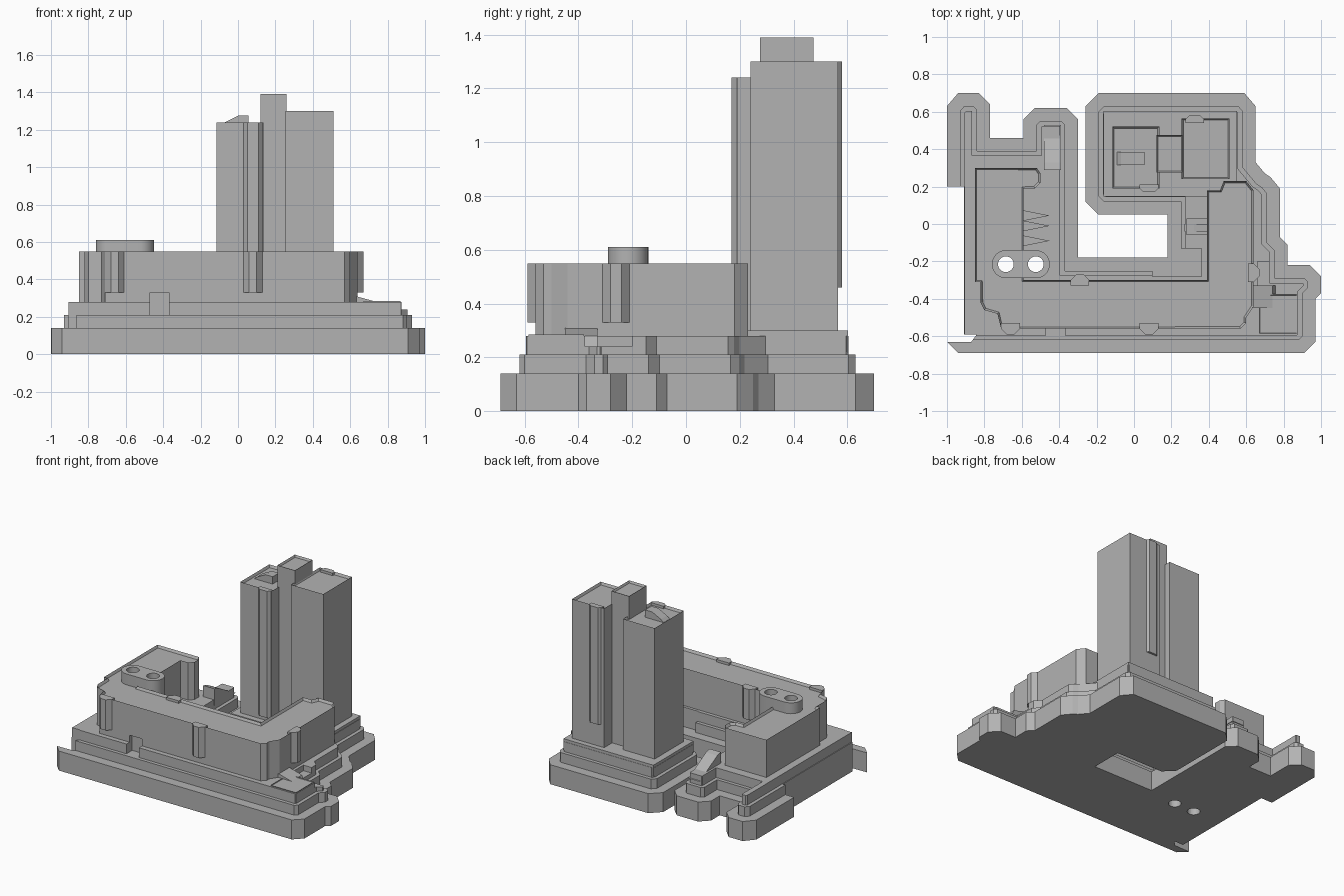
import bpy, bmesh, math
from mathutils import Vector

old = bpy.data.objects.get("Cube")
if old:
    bpy.data.objects.remove(old, do_unlink=True)

grey = bpy.data.materials.new("concrete_grey")
grey.use_nodes = True
shade = (.45, .45, .45, 1)
grey.diffuse_color = shade
grey.node_tree.nodes["Principled BSDF"].inputs["Base Color"].default_value = shade


def solid(name, outline, low, high, axis="z", rim=0.0):
    """Extrude an outline along an axis; rim leaves a parapet round a sunken roof."""
    place = {"z": lambda a, b: (a, b, low),
             "x": lambda a, b: (low, a, b),
             "y": lambda a, b: (a, low, b)}[axis]
    direction = {"z": (0, 0, 1), "x": (1, 0, 0), "y": (0, 1, 0)}[axis]
    bm = bmesh.new()
    bottom = bm.faces.new([bm.verts.new(place(a, b)) for a, b in outline])
    made = bmesh.ops.extrude_face_region(bm, geom=[bottom], use_keep_orig=True)["geom"]
    top_verts = [g for g in made if isinstance(g, bmesh.types.BMVert)]
    top = next(g for g in made if isinstance(g, bmesh.types.BMFace))
    bmesh.ops.translate(bm, verts=top_verts, vec=Vector(direction) * (high - low))
    bmesh.ops.recalc_face_normals(bm, faces=bm.faces[:])
    if rim:
        bmesh.ops.inset_region(bm, faces=[top], thickness=rim)
        bmesh.ops.translate(bm, verts=list(top.verts), vec=(0, 0, -rim * 1.5))
    mesh = bpy.data.meshes.new(name)
    bm.to_mesh(mesh)
    bm.free()
    mesh.materials.append(grey)
    obj = bpy.data.objects.new(name, mesh)
    bpy.context.collection.objects.link(obj)
    return obj


def box(name, xs, ys, zs, rim=0.0):
    (left, right), (front, back) = xs, ys
    outline = [(left, front), (right, front), (right, back), (left, back)]
    return solid(name, outline, *zs, rim=rim)


def shrink(outline, amount):
    """Offset a clockwise outline inwards by an even amount."""
    points = [Vector(p) for p in outline]
    result = []
    for i, point in enumerate(points):
        before = (point - points[i - 1]).normalized()
        after = (points[(i + 1) % len(points)] - point).normalized()
        n, m = Vector((before.y, -before.x)), Vector((after.y, -after.x))
        result.append(point + (n + m) * amount / (1 + n.dot(m)))
    return result


def cut(targets, cutter):
    """Subtract a cutter from each target, then discard the cutter."""
    cutter.hide_render = True
    for target in targets:
        modifier = target.modifiers.new("cut", "BOOLEAN")
        modifier.operation = "DIFFERENCE"
        modifier.solver = "EXACT"
        modifier.object = cutter
        bpy.context.view_layer.objects.active = target
        bpy.ops.object.modifier_apply(modifier=modifier.name)
    bpy.data.objects.remove(cutter, do_unlink=True)


def bay(name, centre, outward, low, high, half=.05, depth=.03):
    """A bay window with slanted cheeks standing out of a wall."""
    centre, out = Vector(centre), Vector(outward)
    along = Vector((-out.y, out.x))
    plan = [(-half, -depth), (-half, 0), (depth - half, depth),
            (half - depth, depth), (half, 0), (half, -depth)]
    outline = [centre + along * a + out * d for a, d in plan]
    return solid(name, outline, low, high)


def ring(centre, radius, start, end, steps):
    angles = [math.radians(start + (end - start) * i / steps) for i in range(steps + 1)]
    return [(centre[0] + radius * math.cos(a), centre[1] + radius * math.sin(a))
            for a in angles]


# Stepped base, with each tier set back from the one below
ground = [
    (-1, .63), (-.94, .7), (-.83, .7), (-.77, .64), (-.77, .46), (-.59, .46),
    (-.59, .56), (-.53, .62), (-.36, .62), (-.3, .56), (-.3, -.18), (.18, -.18),
    (.18, .05), (-.19, .05), (-.26, .12), (-.26, .63), (-.19, .7), (.59, .7),
    (.65, .63), (.65, .33), (.7, .27), (.73, .25), (.78, .19), (.78, -.07),
    (.82, -.11), (.82, -.22), (.94, -.22), (1, -.28), (1, -.37), (.97, -.4),
    (.97, -.63), (.91, -.69), (-.94, -.69), (-1, -.63)]
base = solid("base", ground, 0, .14)
lower_tier = solid("lower_tier", shrink(ground, .07), .12, .21)
upper_tier = solid("upper_tier", shrink(ground, .095), .2, .28)
tiers = [lower_tier, upper_tier]

# Main block around the court, with a parapet
wing = [
    (-.85, .3), (-.52, .3), (-.5, .27), (-.5, .22), (-.53, .19), (-.59, .19),
    (-.59, -.3), (.39, -.3), (.39, .18), (.46, .18), (.48, .23), (.6, .23),
    (.64, .18), (.64, -.44), (.6, -.5), (.6, -.53), (.57, -.56), (-.71, -.56),
    (-.73, -.48), (-.8, -.46), (-.82, -.42), (-.82, -.31), (-.85, -.31)]
main_block = solid("main_block", wing, .24, .55, rim=.012)

# Straight boundary on one flank, leaving a pointed wall at the front corner
flank = [(-2, .2), (-.91, .2), (-.91, -.59), (-.84, -.59), (-.87, -.63), (-2, -.65)]
cut([base] + tiers, solid("flank_cutter", flank, -1, .5))

# Setbacks at the court, the side terrace and the front entrance
cut(tiers, box("court_cutter", (.1, .36), (-.28, -.13), (.14, .5)))
cut([upper_tier], box("terrace_cutter", (.66, 1), (-.375, -.2), (.24, .5)))
cut(tiers + [main_block],
    box("entrance_cutter", (-.47, -.37), (-.8, -.53), (.21, .33)))

# Twin chimney shaft with two open flues
y = -.215
capsule = ring((-.525, y), .075, -90, 90, 16) + ring((-.685, y), .075, 90, 270, 16)
shaft = solid("flue_shaft", capsule, .2, .61)
for x in (-.685, -.525):
    flue = ring((x, y), .042, 0, 345, 23)
    cut([base, shaft, main_block] + tiers, solid("flue_cutter", flue, -1, 1))

# Bay windows on the main block
bay("front_bay_right", (-.66, -.56), (0, -1), .33, .55)
bay("front_bay_left", (.08, -.56), (0, -1), .33, .55)
bay("side_bay", (.64, -.26), (1, 0), .33, .55)
bay("court_bay", (-.29, -.3), (0, 1), .33, .55)

# Court details: ramp, canopies and a stepped platform
solid("court_ramp", [(.53, .24), (.29, .24), (.29, .36), (.33, .35)], -.48, -.39, "x")
for y in (.045, -.01, -.09):
    canopy = [(-.6, y + .03), (-.45, y), (-.6, y - .03)]
    solid("court_canopy", canopy, .27, .32)
box("court_platform", (.28, .4), (-.06, .03), (.2, .3))
solid("court_steps", [(.27, .27), (.39, .27), (.39, .34)], -.04, 0, "y")

# Side terrace wall and ramp
box("terrace", (.67, .87), (-.585, -.38), (.26, .285), rim=.008)
solid("terrace_ramp", [(.63, .23), (.76, .23), (.74, .28), (.63, .31)],
      -.45, -.33, "y")

# Tower: podium, two slabs and the core between them
box("tower_podium", (-.163, .552), (.147, .603), (.22, .3))
box("tower_slab_right", (-.115, .135), (.19, .52), (.25, 1.24), rim=.012)
box("tower_core", (.12, .26), (.275, .475), (.25, 1.39), rim=.01)
box("tower_slab_left", (.255, .51), (.24, .565), (.25, 1.3), rim=.012)
bay("tower_front_bay", (.08, .19), (0, -1), .33, 1.24, depth=.02)
bay("tower_back_bay", (.325, .56), (0, 1), .46, 1.3, depth=.02)

# Sloped stair head on the lower slab
stair = [(-.105, 1.21), (.055, 1.21), (.055, 1.275), (0, 1.275), (-.07, 1.24)]
solid("stair_head", stair, .315, .385, "y")

# Round the flue shaft shading, keep its edges crisp
bpy.ops.object.select_all(action="DESELECT")
shaft.select_set(True)
bpy.context.view_layer.objects.active = shaft
bpy.ops.object.shade_smooth_by_angle(angle=math.radians(30))
